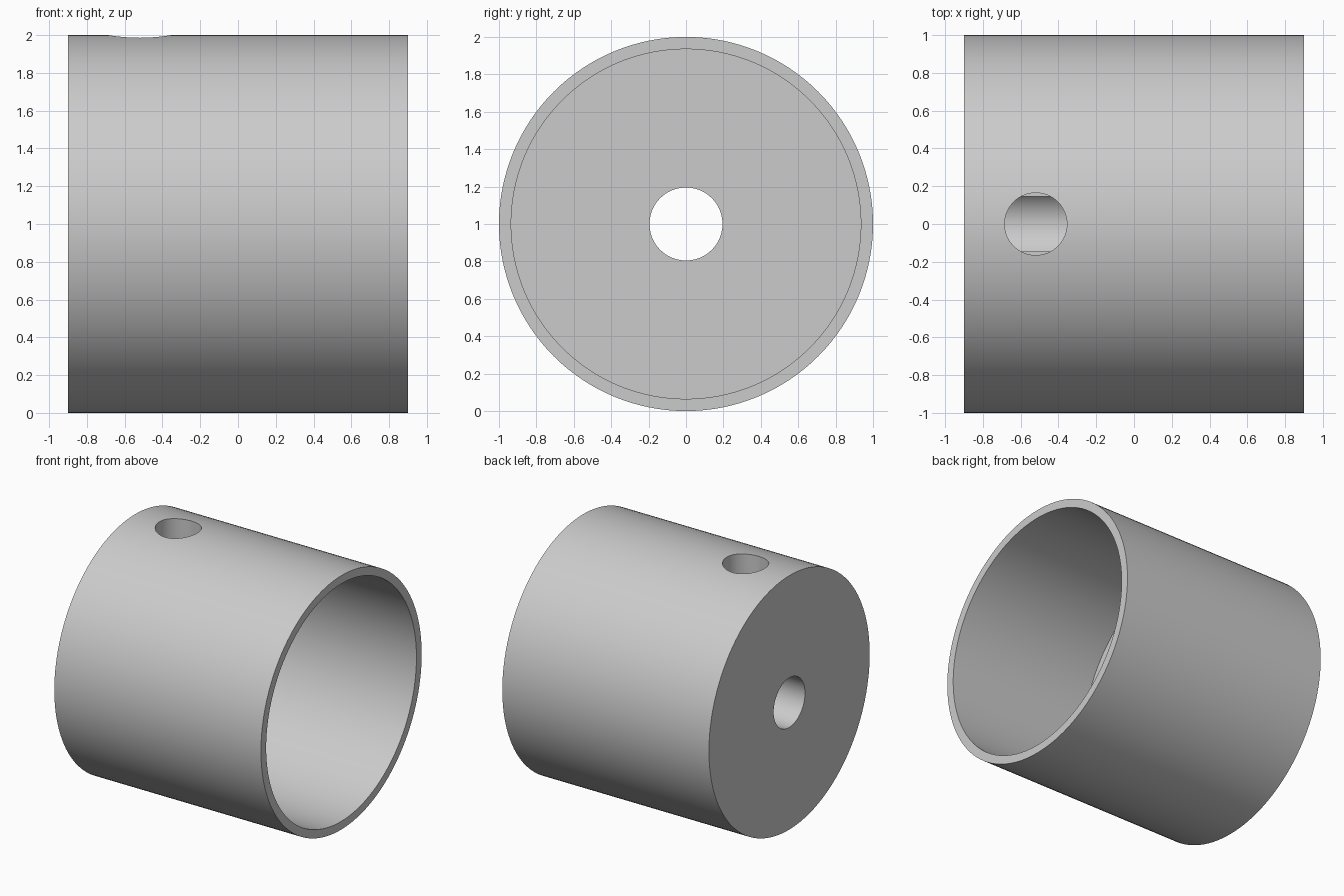
import bpy, bmesh, math
from mathutils import Matrix

if "Cube" in bpy.data.objects:
    bpy.data.objects.remove(bpy.data.objects["Cube"])

SEGMENTS = 128
grey = bpy.data.materials.new("plain grey")
grey.diffuse_color = (0.6, 0.6, 0.6, 1)
grey.use_nodes = True
grey.node_tree.nodes["Principled BSDF"].inputs["Base Color"].default_value = grey.diffuse_color

# Cup with a thick base and an axial bore: closed (x, radius) profile turned about x
profile = [(-0.9, 0.195), (-0.9, 1.0), (-0.72, 1.0), (-0.32, 1.0), (0.9, 1.0),
           (0.9, 0.935), (-0.32, 0.935), (-0.32, 0.195)]
bm = bmesh.new()
rings = []
for i in range(SEGMENTS):
    a = 2 * math.pi * i / SEGMENTS
    rings.append([bm.verts.new((x, r * math.sin(a), 1 + r * math.cos(a))) for x, r in profile])
for i in range(SEGMENTS):
    p, q = rings[i], rings[(i + 1) % SEGMENTS]
    for j in range(len(profile)):
        k = (j + 1) % len(profile)
        bm.faces.new((p[j], p[k], q[k], q[j]))
bmesh.ops.recalc_face_normals(bm, faces=bm.faces)
mesh = bpy.data.meshes.new("hub_cup")
bm.to_mesh(mesh)
bm.free()
cup = bpy.data.objects.new("hub_cup", mesh)
bpy.context.collection.objects.link(cup)
mesh.materials.append(grey)

# Radial screw hole from the top down into the axial bore
bottom, top = 1.13, 2.2
bm = bmesh.new()
bmesh.ops.create_cone(bm, cap_ends=True, segments=64, radius1=0.165, radius2=0.165,
                      depth=top - bottom,
                      matrix=Matrix.Translation((-0.52, 0, (top + bottom) / 2)))
cut_mesh = bpy.data.meshes.new("screw_hole_cutter")
bm.to_mesh(cut_mesh)
bm.free()
cut_mesh.materials.append(grey)
cutter = bpy.data.objects.new("screw_hole_cutter", cut_mesh)
bpy.context.collection.objects.link(cutter)
cutter.hide_render = True

mod = cup.modifiers.new("screw_hole", 'BOOLEAN')
mod.operation = 'DIFFERENCE'
mod.solver = 'EXACT'
mod.object = cutter
bpy.context.view_layer.objects.active = cup
cup.select_set(True)
bpy.ops.object.modifier_apply(modifier=mod.name)
bpy.data.objects.remove(cutter)

# Smooth round walls, sharp rims
bpy.ops.object.shade_smooth_by_angle(angle=math.radians(30))
